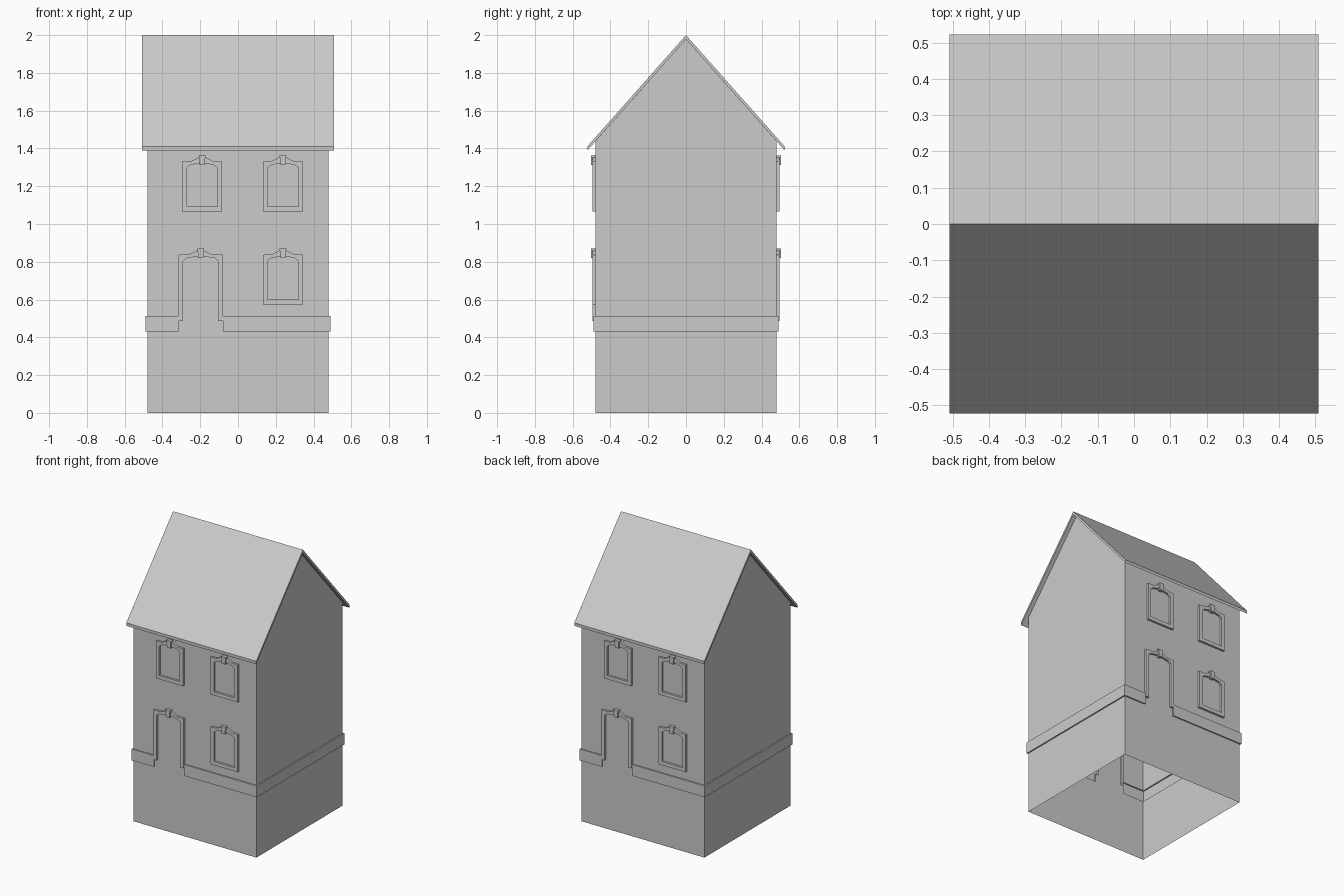
import bpy, bmesh

if "Cube" in bpy.data.objects:
    bpy.data.objects.remove(bpy.data.objects["Cube"])

WALL = 0.48       # half width of the body
BURIED = 0.45     # depth where trim starts inside the wall


def make_object(name, bm):
    bmesh.ops.recalc_face_normals(bm, faces=bm.faces)
    mesh = bpy.data.meshes.new(name)
    bm.to_mesh(mesh)
    bm.free()
    obj = bpy.data.objects.new(name, mesh)
    bpy.context.collection.objects.link(obj)
    return obj


def solid(name, polygons, vector):
    """Extrude one or more joined flat polygons (3D points) along a vector."""
    bm = bmesh.new()
    for poly in polygons:
        bm.faces.new([bm.verts.new(p) for p in poly])
    bmesh.ops.remove_doubles(bm, verts=bm.verts, dist=1e-5)
    ext = bmesh.ops.extrude_face_region(bm, geom=bm.faces[:], use_keep_orig=True)
    moved = [g for g in ext["geom"] if isinstance(g, bmesh.types.BMVert)]
    bmesh.ops.translate(bm, verts=moved, vec=vector)
    return make_object(name, [bm][0])


def merge(target, part):
    mod = target.modifiers.new("merge", "BOOLEAN")
    mod.operation = "UNION"
    mod.solver = "EXACT"
    mod.object = part
    bpy.context.view_layer.objects.active = target
    bpy.ops.object.modifier_apply(modifier=mod.name)
    bpy.data.objects.remove(part)


def outline(half, bottom, head):
    left = [(-half, bottom)] + head
    return left + [(-x, z) for x, z in reversed(left)]


def opening(walls, side, cx, top, half, bottom, closed):
    """Raised frame with a stepped head and keystone; side -1 is the back."""
    inner_half = half - 0.025
    outer = outline(half, bottom, [(-half, top), (-0.06, top + 0.002), (-0.02, top + 0.022)])
    inner = outline(inner_half, bottom + (0.026 if closed else 0),
                    [(-inner_half, top - 0.032), (-inner_half + 0.018, top - 0.018),
                     (-0.02, top - 0.009)])

    def place(p):
        return (side * (cx + p[0]), -side * BURIED, p[1])

    n = len(outer)
    quads = []
    for i in range(n if closed else n - 1):
        j = (i + 1) % n
        quads.append([place(p) for p in (outer[i], outer[j], inner[j], inner[i])])
    merge(walls, solid("frame", quads, (0, -side * 0.045, 0)))
    key = [(-0.013, top - 0.018), (0.013, top - 0.018), (0.018, top + 0.033), (-0.018, top + 0.033)]
    merge(walls, solid("keystone", [[place(p) for p in key]], (0, -side * 0.054, 0)))


# Body with gable ends
gable = [(-WALL, 0), (WALL, 0), (WALL, 1.437), (0, 1.978), (-WALL, 1.437)]
walls = solid("house_walls", [[(-WALL, y, z) for y, z in gable]], (2 * WALL, 0, 0))

# Plinth band around the house, interrupted at both doors
B = 0.489
half_plan = [(-B, -B), (-0.315, -B), (-0.315, -BURIED), (-0.08, -BURIED), (-0.08, -B), (B, -B)]
plan = half_plan + [(-x, -y) for x, y in half_plan]
merge(walls, solid("plinth_band", [[(x, y, 0.432) for x, y in plan]], (0, 0, 0.08)))

# Door and windows on front and back
for side in (1, -1):
    opening(walls, side, -0.1975, 0.837, 0.1175, 0.487, False)
    opening(walls, side, 0.238, 0.837, 0.106, 0.573, True)
    for cx in (-0.19, 0.238):
        opening(walls, side, cx, 1.33, 0.106, 1.066, True)

# Open the body at the bottom and under the roof
bm = bmesh.new()
bm.from_mesh(walls.data)
bm.normal_update()
hidden = [f for f in bm.faces
          if f.calc_center_median().z < 0.001
          or (f.normal.z > 0.3 and f.calc_center_median().z > 1.42)]
bmesh.ops.delete(bm, geom=hidden, context="FACES")
bm.to_mesh(walls.data)
bm.free()

# Thin pitched roof
profile = [(-0.522, 1.39), (0, 1.978), (0.522, 1.39), (0.522, 1.411), (0, 2.0), (-0.522, 1.411)]
solid("roof", [[(-0.508, y, z) for y, z in profile]], (1.016, 0, 0))
